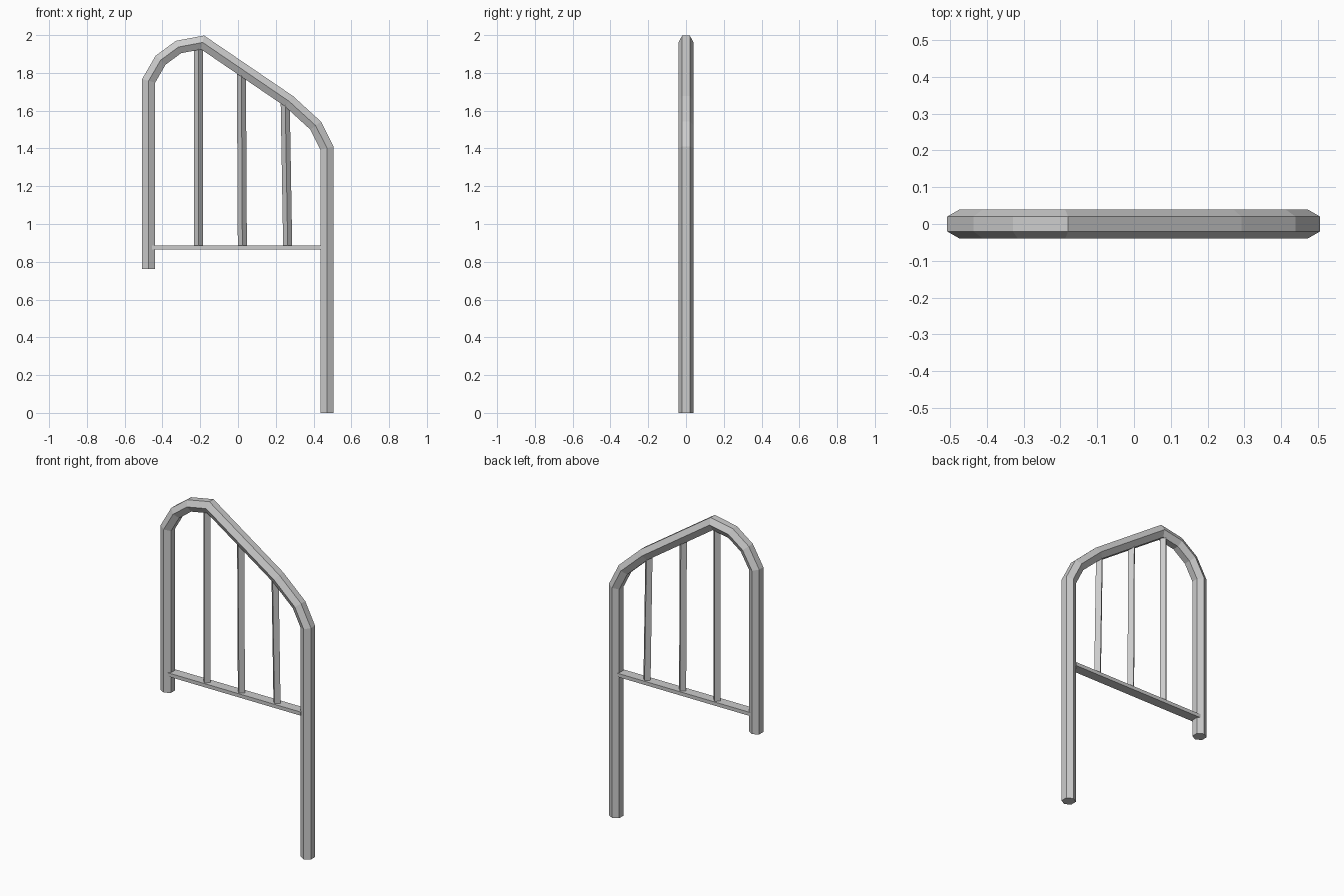
import bpy, bmesh, math
from mathutils import Vector

if "Cube" in bpy.data.objects:
    bpy.data.objects.remove(bpy.data.objects["Cube"])


def sweep(name, path, sides, radius, phase=math.pi / 2):
    """Sweep a polygon along an x-z path with mitred corners; phase turns it (pi/2 = point towards y)."""
    pts = [Vector((x, 0, z)) for x, z in path]
    bm = bmesh.new()
    rings = []
    for i, p in enumerate(pts):
        a = (p - pts[i - 1]).normalized() if i else (pts[1] - p).normalized()
        b = (pts[i + 1] - p).normalized() if i < len(pts) - 1 else a
        t = (a + b).normalized()
        side = Vector((t.z, 0, -t.x)) / t.dot(a)
        ring = []
        for k in range(sides):
            ang = phase + 2 * math.pi * k / sides
            off = side * (radius * math.cos(ang)) + Vector((0, radius * math.sin(ang), 0))
            ring.append(bm.verts.new(p + off))
        rings.append(ring)
    for r, s in zip(rings, rings[1:]):
        for k in range(sides):
            n = (k + 1) % sides
            bm.faces.new((r[k], r[n], s[n], s[k]))
    bm.faces.new(rings[0])
    bm.faces.new(rings[-1])
    bmesh.ops.recalc_face_normals(bm, faces=bm.faces)
    mesh = bpy.data.meshes.new(name)
    bm.to_mesh(mesh)
    bm.free()
    obj = bpy.data.objects.new(name, mesh)
    bpy.context.collection.objects.link(obj)
    return obj


# Hexagonal handrail tube with both legs
sweep("handrail_frame", [(-0.473, 0.763), (-0.473, 1.758), (-0.41, 1.867), (-0.315, 1.937),
                         (-0.187, 1.961), (0.27, 1.65), (0.411, 1.521), (0.471, 1.402),
                         (0.471, 0)], 6, 0.04)

# Flat bottom rail
bpy.ops.mesh.primitive_cube_add(size=1, location=(-0.008, 0, 0.875))
rail = bpy.context.object
rail.name = "bottom_rail"
rail.scale = (0.9, 0.06, 0.022)

# Thin, slightly leaning balusters: bottom x, top x, top z
for i, (xb, xt, zt) in enumerate([(-0.21, -0.21, 1.935), (0.023, 0.018, 1.80), (0.263, 0.25, 1.64)]):
    sweep(f"baluster_{i + 1}", [(xb, 0.88), (xt, zt)], 4, 0.024)
